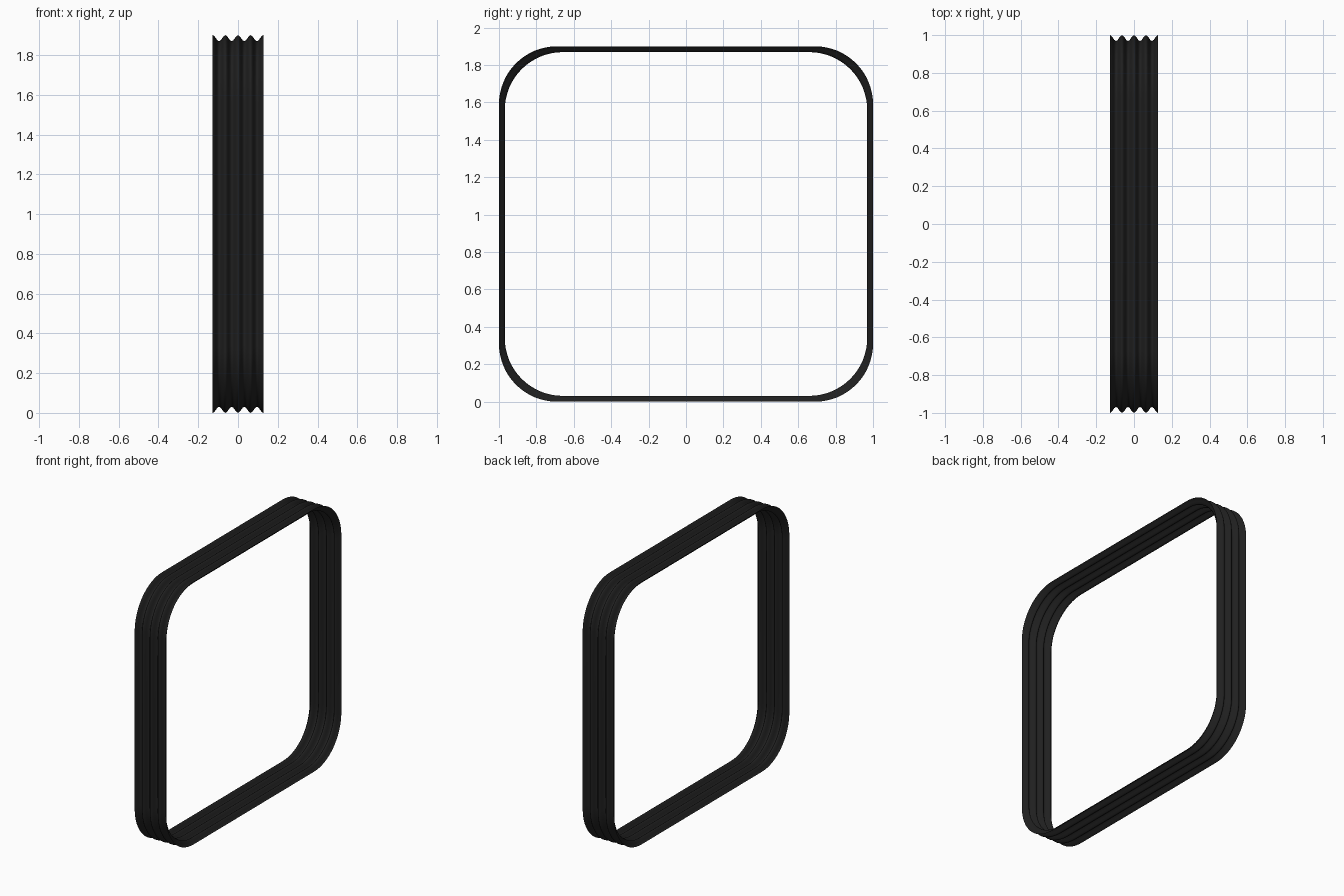
import bpy, bmesh, math

cube = bpy.data.objects.get("Cube")
if cube:
    bpy.data.objects.remove(cube, do_unlink=True)

# Overall dimensions
HALF_X, HALF_Y, HALF_Z = 0.127, 1.0, 0.95
RADIUS, DEPTH = 0.31, 0.031
PLEATS, STEPS, CORNER_STEPS = 4, 8, 16

# Matte black rubber
rubber = bpy.data.materials.new("black_rubber")
rubber.use_nodes = True
colour = (0.014, 0.014, 0.014, 1)
rubber.diffuse_color = colour
rubber.node_tree.nodes["Principled BSDF"].inputs["Base Color"].default_value = colour


def rounded_loop(bm, x, inset):
    """Ring of vertices around a rounded rectangle, moved inward by inset."""
    ring = []
    for corner, (sy, sz) in enumerate([(1, 1), (-1, 1), (-1, -1), (1, -1)]):
        cy = sy * (HALF_Y - inset - RADIUS)
        cz = sz * (HALF_Z - inset - RADIUS) + HALF_Z
        for i in range(CORNER_STEPS + 1):
            a = (corner + i / CORNER_STEPS) * math.pi / 2
            ring.append(bm.verts.new((x, cy + RADIUS * math.cos(a),
                                      cz + RADIUS * math.sin(a))))
    return ring


# Pleated sleeve: rings ripple in and out across the width
bm = bmesh.new()
rings = []
count = PLEATS * STEPS
for k in range(count + 1):
    x = HALF_X * (2 * k / count - 1)
    inset = DEPTH * (1 - math.cos(2 * math.pi * k / STEPS)) / 2
    rings.append(rounded_loop(bm, x, inset))

for a, b in zip(rings, rings[1:]):
    for i in range(len(a)):
        j = (i + 1) % len(a)
        bm.faces.new((a[i], a[j], b[j], b[i]))
for face in bm.faces:
    face.smooth = True
bm.normal_update()
# Point the sheet's normals away from the opening
probe = max(bm.faces, key=lambda f: f.calc_center_median().z)
if probe.normal.z < 0:
    bmesh.ops.reverse_faces(bm, faces=bm.faces[:])

mesh = bpy.data.meshes.new("pleated_bellows")
bm.to_mesh(mesh)
bm.free()
mesh.materials.append(rubber)
bellows = bpy.data.objects.new("pleated_bellows", mesh)
bpy.context.collection.objects.link(bellows)
